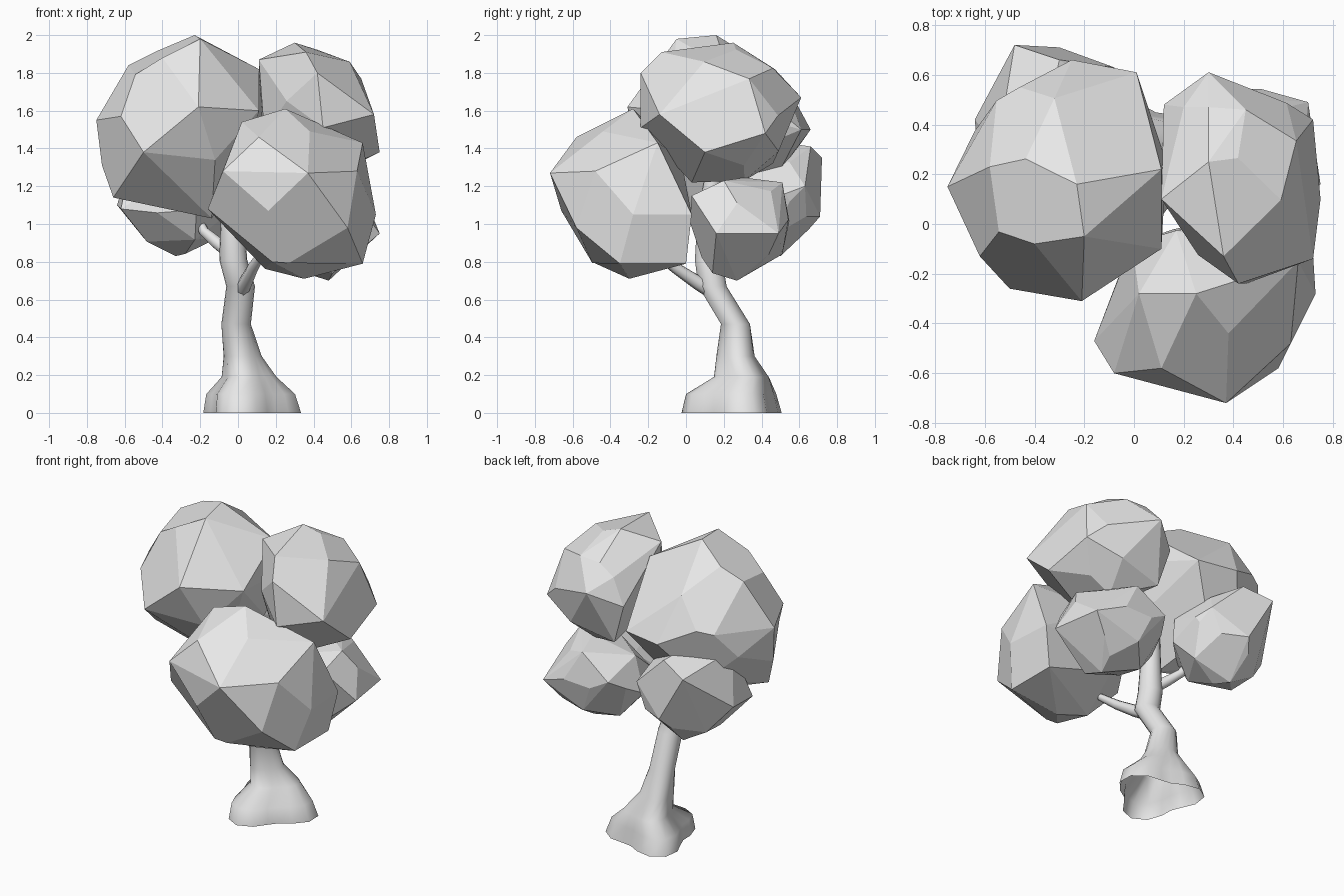
import bpy
import bmesh
import math
import random
from mathutils import Vector, Euler

default_cube = bpy.data.objects.get("Cube")
if default_cube:
    bpy.data.objects.remove(default_cube, do_unlink=True)

# One plain grey for the whole tree
GREY = (0.8, 0.8, 0.8, 1.0)
grey = bpy.data.materials.new("plain grey")
grey.use_nodes = True
grey.diffuse_color = GREY
grey.node_tree.nodes["Principled BSDF"].inputs["Base Color"].default_value = GREY


def add_object(name, data):
    obj = bpy.data.objects.new(name, data)
    bpy.context.collection.objects.link(obj)
    data.materials.append(grey)
    return obj


def mesh_object(name, bm, smooth):
    for face in bm.faces:
        face.smooth = smooth
    mesh = bpy.data.meshes.new(name)
    bm.to_mesh(mesh)
    bm.free()
    return add_object(name, mesh)


def sphere_points(count, rng):
    """Evenly spread, slightly jittered directions in a random orientation."""
    turn = Euler([rng.uniform(0, math.tau) for _ in range(3)]).to_matrix()
    golden = math.pi * (3 - math.sqrt(5))
    points = []
    for i in range(count):
        z = 1 - (2 * i + 1) / count
        r = math.sqrt(1 - z * z)
        p = Vector((r * math.cos(golden * i), r * math.sin(golden * i), z))
        p += Vector([rng.uniform(-0.08, 0.08) for _ in range(3)])
        points.append(turn @ p.normalized())
    return points


def leaf_clump(name, centre, radii, corners, count, seed):
    """Faceted convex clump: a rough ellipsoid core with corners pulled out."""
    bm = bmesh.new()
    for p in sphere_points(count, random.Random(seed)):
        bm.verts.new([c + r * d for c, r, d in zip(centre, radii, p)])
    for corner in corners:
        bm.verts.new(corner)
    bmesh.ops.convex_hull(bm, input=bm.verts[:])
    loose = [v for v in bm.verts if not v.link_faces]
    bmesh.ops.delete(bm, geom=loose, context="VERTS")
    # Merge nearly flat neighbours into larger facets
    bmesh.ops.dissolve_limit(bm, angle_limit=math.radians(14),
                             verts=bm.verts[:], edges=bm.edges[:])
    bmesh.ops.recalc_face_normals(bm, faces=bm.faces[:])
    return mesh_object(name, bm, False)


# Foliage
leaf_clump("upper_right_foliage", (-0.3, 0.17, 1.51), (0.4, 0.43, 0.44),
           [(-0.75, 0.15, 1.55), (-0.58, 0.23, 1.84), (-0.5, -0.26, 1.38),
            (-0.21, -0.31, 1.62), (-0.62, -0.13, 1.57), (-0.4, -0.08, 1.88),
            (0.11, -0.1, 1.6), (-0.23, 0.16, 2.0), (-0.2, -0.05, 1.98),
            (0.11, 0.22, 1.82), (0.13, 0.25, 1.6), (0.01, 0.61, 1.5),
            (-0.25, 0.66, 1.5), (-0.46, 0.55, 1.6), (-0.72, 0.12, 1.31),
            (-0.66, 0.08, 1.14), (-0.14, 0.05, 1.03)],
           26, 3)
leaf_clump("upper_left_foliage", (0.42, 0.19, 1.58), (0.31, 0.38, 0.35),
           [(0.3, 0.25, 1.96), (0.36, -0.13, 1.91), (0.42, -0.24, 1.8),
            (0.45, -0.24, 1.51), (0.72, -0.14, 1.58), (0.72, 0.42, 1.48),
            (0.75, 0.1, 1.38), (0.3, 0.61, 1.67), (0.51, 0.54, 1.6),
            (0.3, 0.47, 1.82), (0.55, 0.18, 1.84), (0.11, 0.1, 1.87),
            (0.12, 0.48, 1.58), (0.2, 0.46, 1.32), (0.2, 0.47, 1.75),
            (0.4, 0.03, 1.22), (0.45, 0.31, 1.23)],
           24, 8)
leaf_clump("front_foliage", (0.29, -0.31, 1.14), (0.4, 0.35, 0.41),
           [(0.37, -0.72, 1.27), (0.16, -0.66, 1.07), (-0.08, -0.6, 1.28),
            (-0.16, -0.47, 1.08), (0.02, -0.28, 1.54), (0.25, -0.28, 1.61),
            (0.11, -0.58, 1.46), (0.58, -0.58, 0.98), (0.63, -0.48, 1.28),
            (0.38, -0.44, 1.49), (0.66, -0.15, 1.43), (0.73, -0.28, 1.05),
            (0.71, 0.03, 1.05), (0.66, -0.35, 0.79), (0.66, 0.0, 0.79),
            (0.35, -0.3, 0.71), (0.18, -0.5, 0.8)],
           24, 5)
leaf_clump("back_right_foliage", (-0.31, 0.41, 1.13), (0.3, 0.29, 0.29),
           [(-0.48, 0.72, 1.35), (-0.3, 0.71, 1.04), (-0.08, 0.63, 1.2),
            (-0.64, 0.42, 1.1), (-0.33, 0.5, 0.83), (-0.3, 0.66, 1.41),
            (-0.62, 0.19, 1.08), (-0.05, 0.55, 1.12), (-0.36, 0.4, 1.45),
            (-0.55, 0.3, 1.41)],
           22, 12)
leaf_clump("back_left_foliage", (0.41, 0.29, 0.99), (0.31, 0.27, 0.26),
           [(0.75, 0.16, 0.95), (0.48, 0.27, 0.7), (0.7, 0.49, 0.95),
            (0.4, 0.51, 1.22), (0.62, 0.2, 1.23), (0.2, 0.53, 1.08),
            (0.6, 0.03, 1.15), (0.5, 0.14, 0.74), (0.5, 0.37, 0.76)],
           22, 21)

# Trunk: rings of x, y, z, radius and root lobe size, open at the ground
RINGS = [
    (0.055, 0.265, 0.0, 0.24, 0.055),
    (0.05, 0.26, 0.1, 0.22, 0.045),
    (0.05, 0.305, 0.19, 0.14, 0.02),
    (0.02, 0.267, 0.3, 0.1, 0.008),
    (-0.01, 0.262, 0.47, 0.078, 0),
    (0.014, 0.14, 0.67, 0.076, 0),
    (-0.025, 0.12, 0.81, 0.074, 0),
    (-0.03, 0.12, 1.05, 0.06, 0),
    (-0.02, 0.15, 1.3, 0.04, 0),
]
SIDES = 18
bm = bmesh.new()
loops = []
for x, y, z, radius, lobe in RINGS:
    loop = []
    for i in range(SIDES):
        a = math.tau * i / SIDES
        r = radius + lobe * math.cos(3 * (a - math.radians(15)))
        loop.append(bm.verts.new((x + r * math.cos(a), y + r * math.sin(a), z)))
    loops.append(loop)
for lower, upper in zip(loops, loops[1:]):
    for i in range(SIDES):
        j = (i + 1) % SIDES
        bm.faces.new((lower[i], lower[j], upper[j], upper[i]))
bm.faces.new(loops[-1])
trunk = mesh_object("trunk", bm, True)
bpy.context.view_layer.objects.active = trunk
trunk.select_set(True)
bpy.ops.object.shade_smooth_by_angle(angle=math.radians(60))
trunk.select_set(False)


def branch(name, points, thick, thin):
    """Tapered round branch along a short path."""
    curve = bpy.data.curves.new(name, "CURVE")
    curve.dimensions = "3D"
    curve.bevel_depth = 1.0
    curve.bevel_resolution = 2
    curve.use_fill_caps = True
    spline = curve.splines.new("POLY")
    spline.points.add(len(points) - 1)
    spline.use_smooth = True
    for i, (target, p) in enumerate(zip(spline.points, points)):
        target.co = (*p, 1)
        target.radius = thick + (thin - thick) * i / (len(points) - 1)
    return add_object(name, curve)


# Branches
branch("front_branch", [(0.01, 0.15, 0.64), (0.04, 0.06, 0.69),
                        (0.08, -0.06, 0.77), (0.13, -0.16, 0.85)], 0.045, 0.022)
branch("right_branch", [(-0.03, 0.12, 0.84), (-0.11, 0.17, 0.9),
                        (-0.18, 0.22, 0.96), (-0.22, 0.26, 1.04)], 0.04, 0.022)
